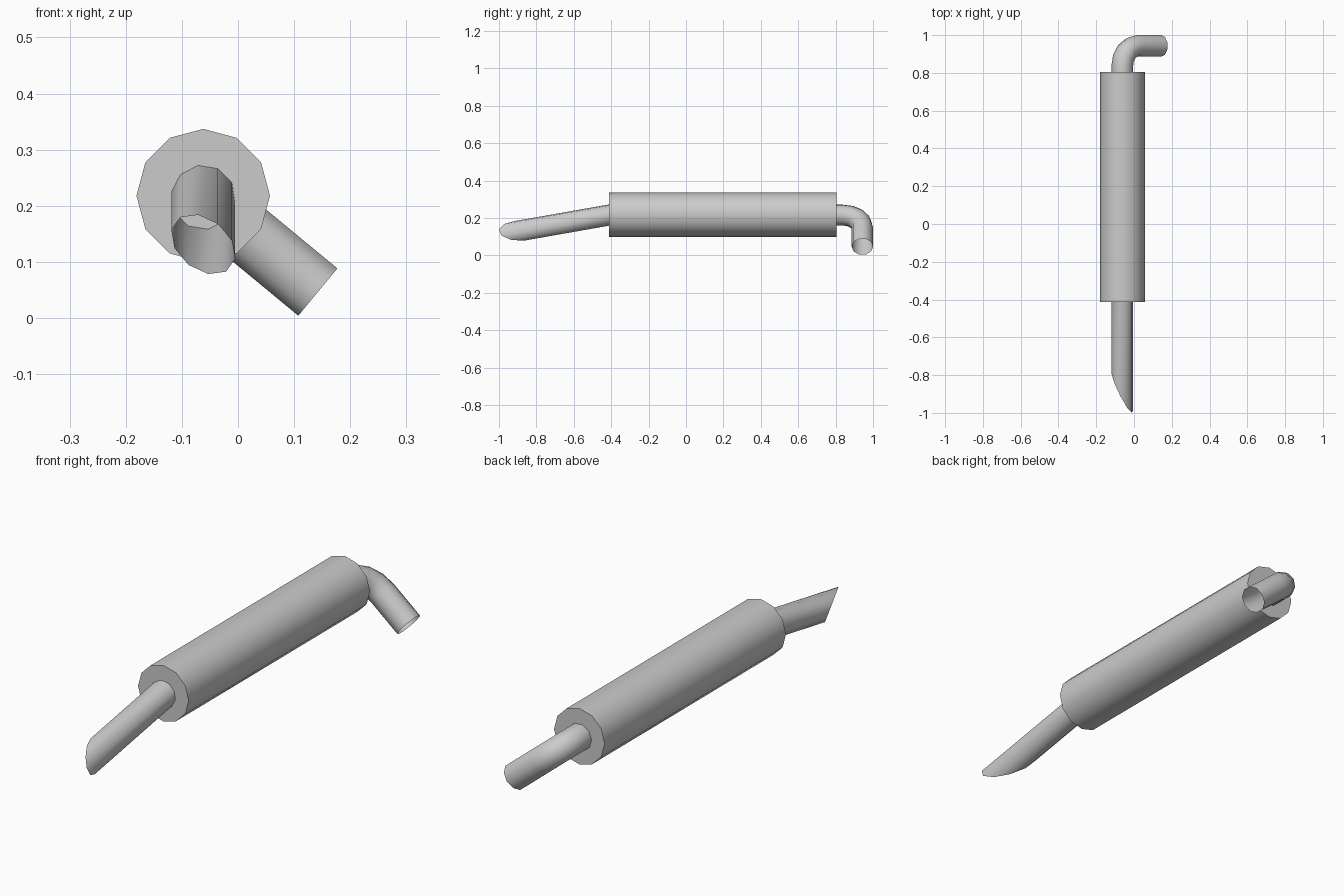
import bpy, bmesh
from math import sin, cos, pi, radians
from mathutils import Vector

if "Cube" in bpy.data.objects:
    bpy.data.objects.remove(bpy.data.objects["Cube"])

AX, AZ = -0.062, 0.215      # shared pipe axis
R = 0.0575                  # pipe radius
SIDES = 10


def skin(name, rings, cap=False):
    """Join rings of points into a smooth tube."""
    bm = bmesh.new()
    loops = [[bm.verts.new(p) for p in ring] for ring in rings]
    n = len(loops[0])
    for a, b in zip(loops, loops[1:]):
        for i in range(n):
            j = (i + 1) % n
            bm.faces.new((a[i], a[j], b[j], b[i]))
    if cap:
        bm.faces.new(loops[0])
        bm.faces.new(loops[-1])
    bmesh.ops.recalc_face_normals(bm, faces=bm.faces)
    mesh = bpy.data.meshes.new(name)
    bm.to_mesh(mesh)
    bm.free()
    obj = bpy.data.objects.new(name, mesh)
    bpy.context.collection.objects.link(obj)
    bpy.ops.object.select_all(action='DESELECT')
    obj.select_set(True)
    bpy.context.view_layer.objects.active = obj
    bpy.ops.object.shade_smooth_by_angle(angle=radians(50))
    return obj


def circle(n, r, start=0.0):
    return [(r * cos(start + 2 * pi * i / n), r * sin(start + 2 * pi * i / n)) for i in range(n)]


# Silencer body: capped 12-sided cylinder
skin("silencer_body",
     [[(AX + x, y, 0.218 + z) for x, z in circle(12, 0.119)] for y in (-0.413, 0.805)], cap=True)

# Tail pipe: open tube sloping down, cut off at a slant
section = circle(SIDES, R, radians(27))
start = [(AX + x, -0.413, AZ + z) for x, z in section]
end = []
for x, z in section:
    y = -0.89 - 1.8 * x - 0.7 * z
    end.append((AX + x, y, AZ + z + 0.176 * (y + 0.413)))
skin("tail_pipe", [start, end])

# Inlet pipe: open tube bending from the axis to a sideways, downward outlet
out = Vector((0.771, 0, -0.637))
back = Vector((0, 1, 0))
side = out.cross(back)
base = Vector((AX, 0, AZ))
BEND, YC, LENGTH = 0.105, 0.943, 0.265
path = [(0, 0.80, 0)]
for k in range(5):
    a = k * pi / 8
    path.append((BEND * (1 - cos(a)), YC - BEND + BEND * sin(a), a))
path.append((LENGTH, YC, pi / 2))
rings = []
for u, y, a in path:
    centre = base + out * u + back * y
    across = out * cos(a) - back * sin(a)
    rings.append([centre + across * p + side * q for p, q in circle(SIDES, R)])
skin("inlet_pipe", rings)
